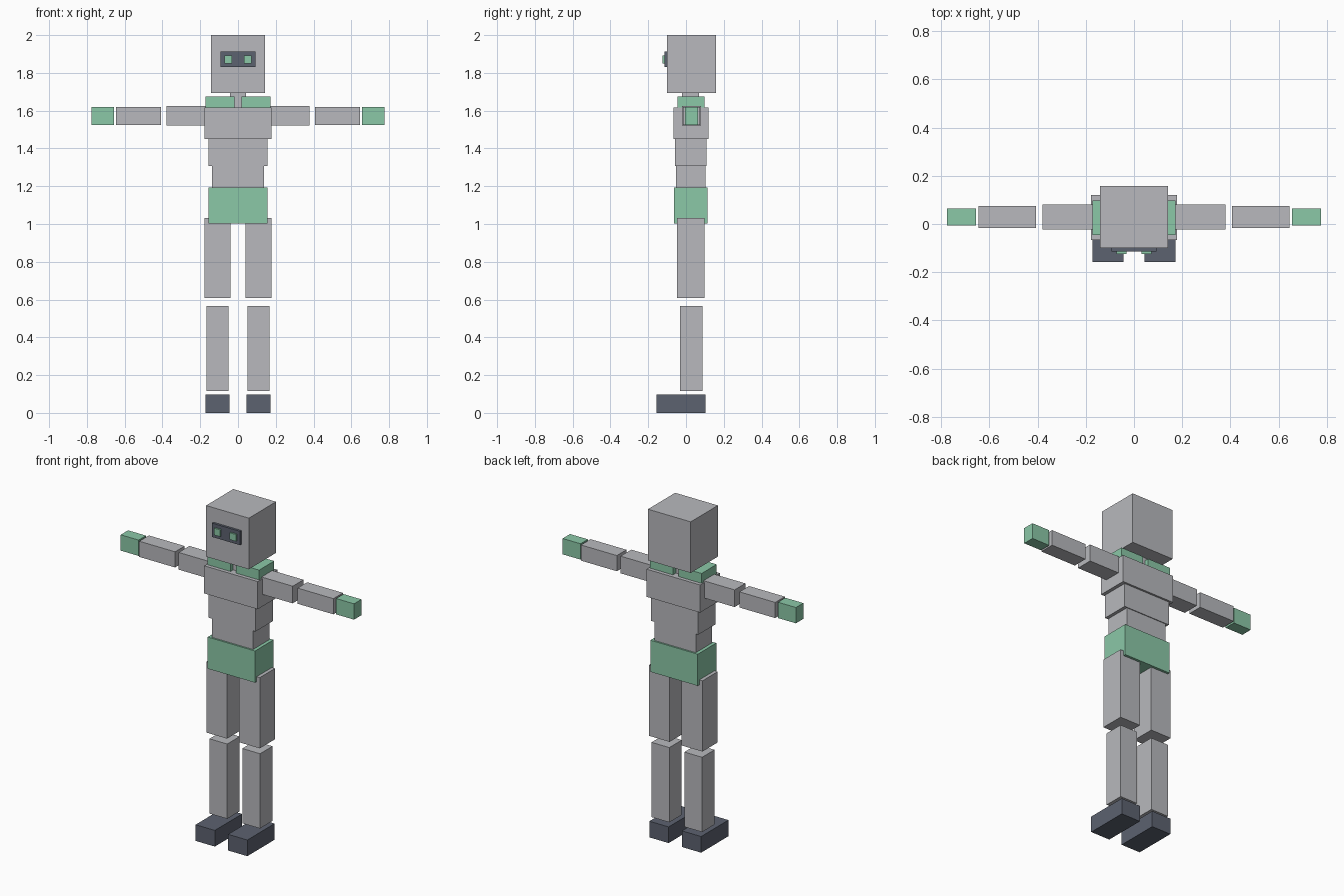
import bpy

if "Cube" in bpy.data.objects:
    bpy.data.objects.remove(bpy.data.objects["Cube"])


def material(name, rgb):
    mat = bpy.data.materials.new(name)
    mat.diffuse_color = (*rgb, 1.0)
    mat.use_nodes = True
    mat.node_tree.nodes["Principled BSDF"].inputs["Base Color"].default_value = mat.diffuse_color
    return mat


GREY = material("light grey", (0.48, 0.485, 0.51))
GREEN = material("mint green", (0.26, 0.58, 0.39))
DARK = material("dark slate", (0.107, 0.122, 0.162))


def box(name, mat, x, y, z):
    """Box from (min, max) ranges on each axis."""
    bpy.ops.mesh.primitive_cube_add(size=1, location=[sum(r) / 2 for r in (x, y, z)])
    obj = bpy.context.object
    obj.name = name
    obj.scale = [r[1] - r[0] for r in (x, y, z)]
    bpy.ops.object.transform_apply(location=False, rotation=False, scale=True)
    obj.data.materials.append(mat)


def centred(name, mat, half, y, z):
    box(name, mat, (-half, half), y, z)


def pair(name, mat, x, y, z):
    box("right_" + name, mat, x, y, z)
    box("left_" + name, mat, (-x[1], -x[0]), y, z)


# Head with visor and eyes
centred("head", GREY, 0.142, (-0.10, 0.158), (1.693, 2.0))
centred("visor", DARK, 0.093, (-0.114, -0.095), (1.83, 1.913))
pair("eye", GREEN, (0.032, 0.072), (-0.124, -0.112), (1.851, 1.892))
centred("neck", GREY, 0.043, (-0.02, 0.07), (1.61, 1.70))

# Torso
pair("shoulder_pad", GREEN, (0.018, 0.172), (-0.045, 0.098), (1.612, 1.675))
centred("chest", GREY, 0.178, (-0.067, 0.12), (1.45, 1.616))
centred("abdomen", GREY, 0.157, (-0.058, 0.108), (1.307, 1.452))
centred("waist", GREY, 0.137, (-0.053, 0.103), (1.18, 1.309))
centred("hips", GREEN, 0.157, (-0.063, 0.113), (1.002, 1.192))

# Arms held out sideways
pair("upper_arm", GREY, (0.15, 0.379), (-0.022, 0.08), (1.522, 1.625))
pair("forearm", GREY, (0.407, 0.645), (-0.016, 0.075), (1.525, 1.619))
pair("hand", GREEN, (0.656, 0.775), (-0.006, 0.064), (1.524, 1.619))

# Legs
pair("thigh", GREY, (0.04, 0.178), (-0.047, 0.098), (0.607, 1.032))
pair("shin", GREY, (0.05, 0.168), (-0.031, 0.087), (0.117, 0.566))
pair("foot", DARK, (0.044, 0.172), (-0.157, 0.102), (0.0, 0.097))
